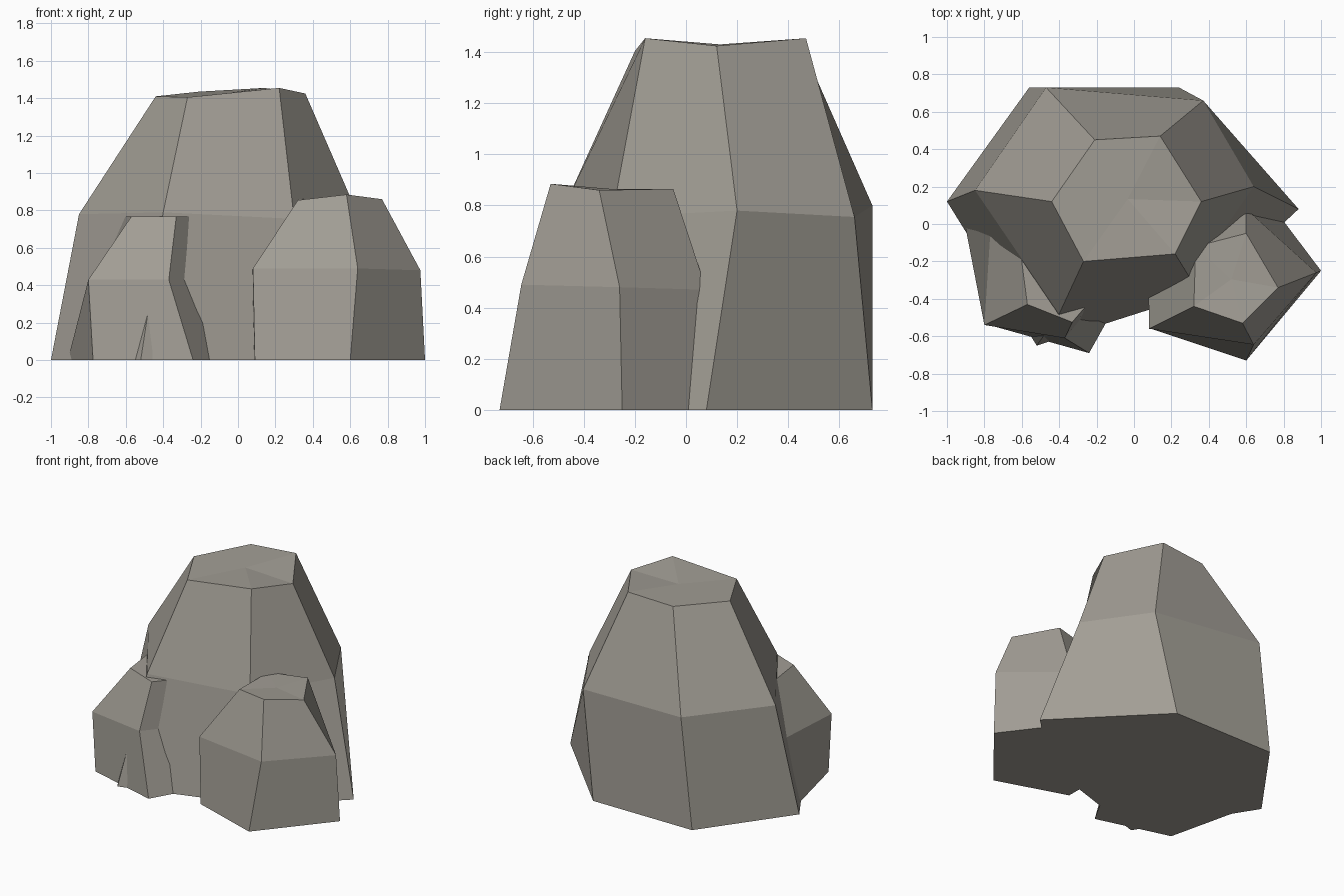
import bpy
import bmesh
from mathutils import Vector

cube = bpy.data.objects.get("Cube")
if cube:
    bpy.data.objects.remove(cube, do_unlink=True)

stone = bpy.data.materials.new("warm_grey_stone")
stone.use_nodes = True
colour = (0.36, 0.34, 0.30, 1)
stone.diffuse_color = colour
stone.node_tree.nodes["Principled BSDF"].inputs["Base Color"].default_value = colour


def add_boulder(name, base, middle, top):
    """Skin three rings of corners into a faceted boulder with a fanned cap."""
    bm = bmesh.new()
    rings = [[bm.verts.new(p) for p in ring] for ring in (base, middle, top)]
    count = len(base)
    for low, high in zip(rings, rings[1:]):
        for i in range(count):
            j = (i + 1) % count
            bm.faces.new((low[i], low[j], high[j], high[i]))
    bm.faces.new(rings[0])
    centre = sum((Vector(p) for p in top), Vector()) / count
    peak = bm.verts.new(centre)
    for i in range(count):
        bm.faces.new((rings[2][i], rings[2][(i + 1) % count], peak))
    bmesh.ops.recalc_face_normals(bm, faces=bm.faces)
    mesh = bpy.data.meshes.new(name)
    bm.to_mesh(mesh)
    bm.free()
    mesh.materials.append(stone)
    boulder = bpy.data.objects.new(name, mesh)
    bpy.context.collection.objects.link(boulder)
    return boulder


def level(z, *corners):
    return [(x, y, z) for x, y in corners]


# Tall six-sided boulder at the back
add_boulder(
    "large_boulder",
    level(0, (-1, .12), (-.52, -.65), (.42, -.35), (.88, .08), (.24, .73), (-.56, .73)),
    [(-.85, .18, .78), (-.40, -.48, .79), (.30, -.29, .755),
     (.64, .20, .78), (.37, .66, .755), (-.47, .73, .80)],
    [(-.44, .12, 1.41), (-.27, -.20, 1.405), (.22, -.16, 1.455),
     (.36, .12, 1.425), (.14, .47, 1.455), (-.21, .45, 1.435)])

# Five-sided boulder leaning on its left front
add_boulder(
    "medium_boulder",
    level(0, (.09, -.56), (.60, -.73), (1, -.25), (.66, .20), (.08, 0)),
    [(.08, -.56, .49), (.64, -.645, .49), (.975, -.26, .48), (.60, .08, .47), (.075, 0, .48)],
    [(.32, -.44, .855), (.58, -.53, .885), (.77, -.34, .86), (.60, -.05, .865), (.33, -.12, .86)])

# Low boulder tucked into its right front
add_boulder(
    "small_boulder",
    level(0, (-.775, -.54), (-.24, -.69), (-.05, -.35), (-.91, .03)),
    level(.43, (-.80, -.54), (-.37, -.61), (-.13, -.32), (-.765, 0)),
    level(.768, (-.57, -.43), (-.33, -.525), (-.18, -.35), (-.62, -.05)))
